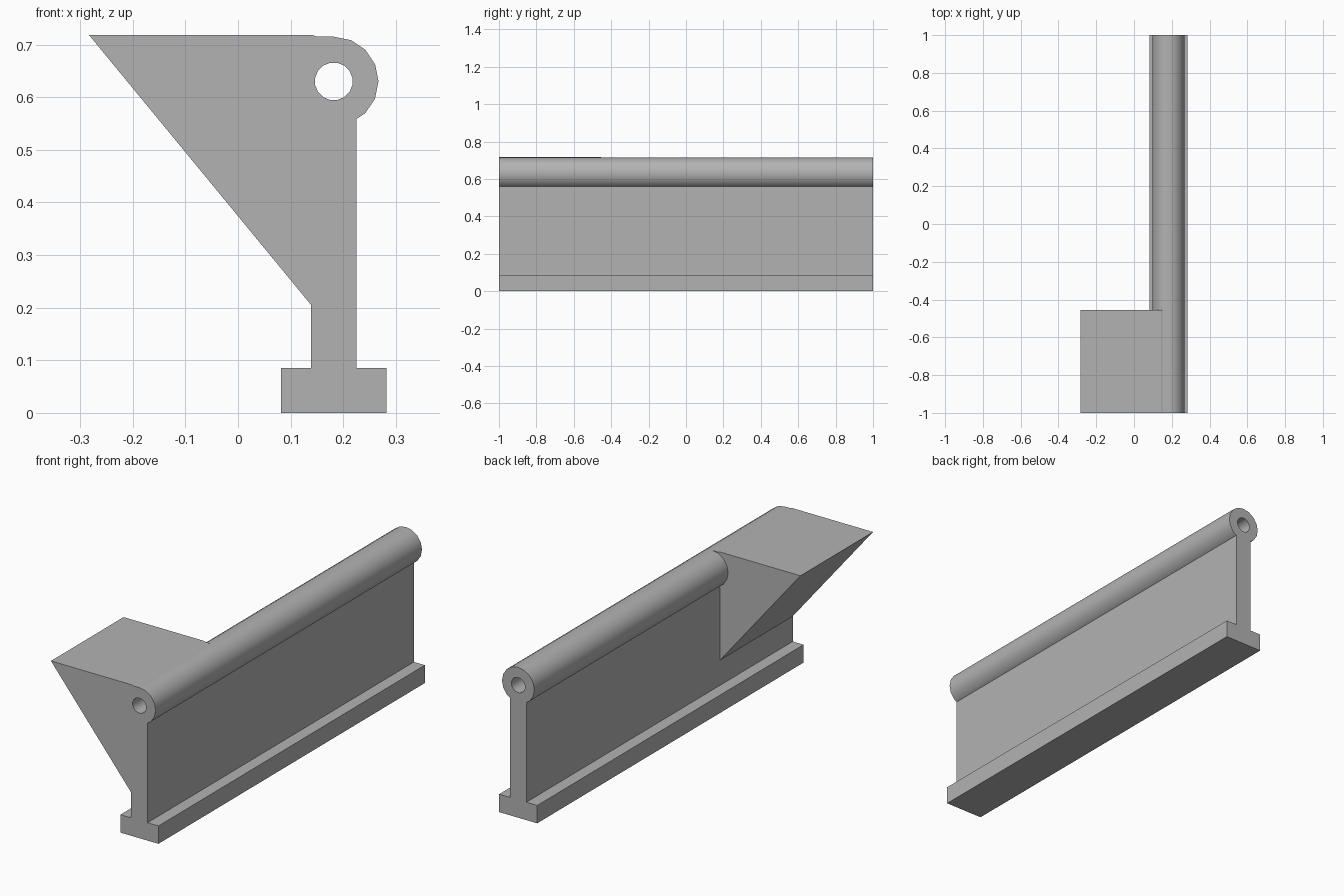
import bpy, bmesh, math

cube = bpy.data.objects.get("Cube")
if cube:
    bpy.data.objects.remove(cube, do_unlink=True)

grey = bpy.data.materials.new("plain grey")
grey.use_nodes = True
colour = (0.45, 0.45, 0.45, 1)
grey.diffuse_color = colour
grey.node_tree.nodes["Principled BSDF"].inputs["Base Color"].default_value = colour

FRONT, BACK = -1.0, 1.0


def finish(name, bm):
    bmesh.ops.recalc_face_normals(bm, faces=bm.faces[:])
    mesh = bpy.data.meshes.new(name)
    bm.to_mesh(mesh)
    bm.free()
    mesh.materials.append(grey)
    obj = bpy.data.objects.new(name, mesh)
    bpy.context.collection.objects.link(obj)
    return obj


def extrude_profile(name, points, y0, y1):
    """Extrude an x-z outline along y."""
    bm = bmesh.new()
    face = bm.faces.new([bm.verts.new((x, y0, z)) for x, z in points])
    result = bmesh.ops.extrude_face_region(bm, geom=[face], use_keep_orig=True)
    moved = [v for v in result["geom"] if isinstance(v, bmesh.types.BMVert)]
    bmesh.ops.translate(bm, verts=moved, vec=(0, y1 - y0, 0))
    return finish(name, bm)


def tube(name, cx, cz, outer, inner, sides):
    """Hollow tube along y, with open bore and ring-shaped ends."""
    bm = bmesh.new()

    def loop(radius, y, offset):
        angles = [math.tau * (i + offset) / sides for i in range(sides)]
        return [bm.verts.new((cx + radius * math.cos(a), y, cz + radius * math.sin(a)))
                for a in angles]

    loops = [loop(outer, FRONT, 0), loop(outer, BACK, 0),
             loop(inner, BACK, 0.5), loop(inner, FRONT, 0.5)]
    for a, b in zip(loops, loops[1:] + loops[:1]):
        for i in range(sides):
            j = (i + 1) % sides
            bm.faces.new((a[i], a[j], b[j], b[i]))
    obj = finish(name, bm)
    bpy.ops.object.select_all(action="DESELECT")
    obj.select_set(True)
    bpy.context.view_layer.objects.active = obj
    bpy.ops.object.shade_smooth_by_angle(angle=math.radians(30))
    return obj


# Foot flange and upright web in one T-shaped section
foot_l, foot_r, web_l, web_r, foot_top = 0.082, 0.282, 0.139, 0.225, 0.085
extrude_profile("foot_and_web", [
    (foot_l, 0), (foot_r, 0), (foot_r, foot_top), (web_r, foot_top),
    (web_r, 0.575), (web_l, 0.575), (web_l, foot_top), (foot_l, foot_top)],
    FRONT, BACK)

# Hollow bead along the top of the web
tube("top_tube", 0.182, 0.63, 0.085, 0.036, 16)

# Triangular bracket at the front end, with a thin lip onto the tube
extrude_profile("wedge_bracket", [
    (-0.283, 0.718), (web_l, 0.205), (0.142, 0.56), (0.142, 0.69),
    (0.182, 0.71), (0.182, 0.715), (0.15, 0.715), (0.142, 0.718)],
    FRONT, -0.455)
